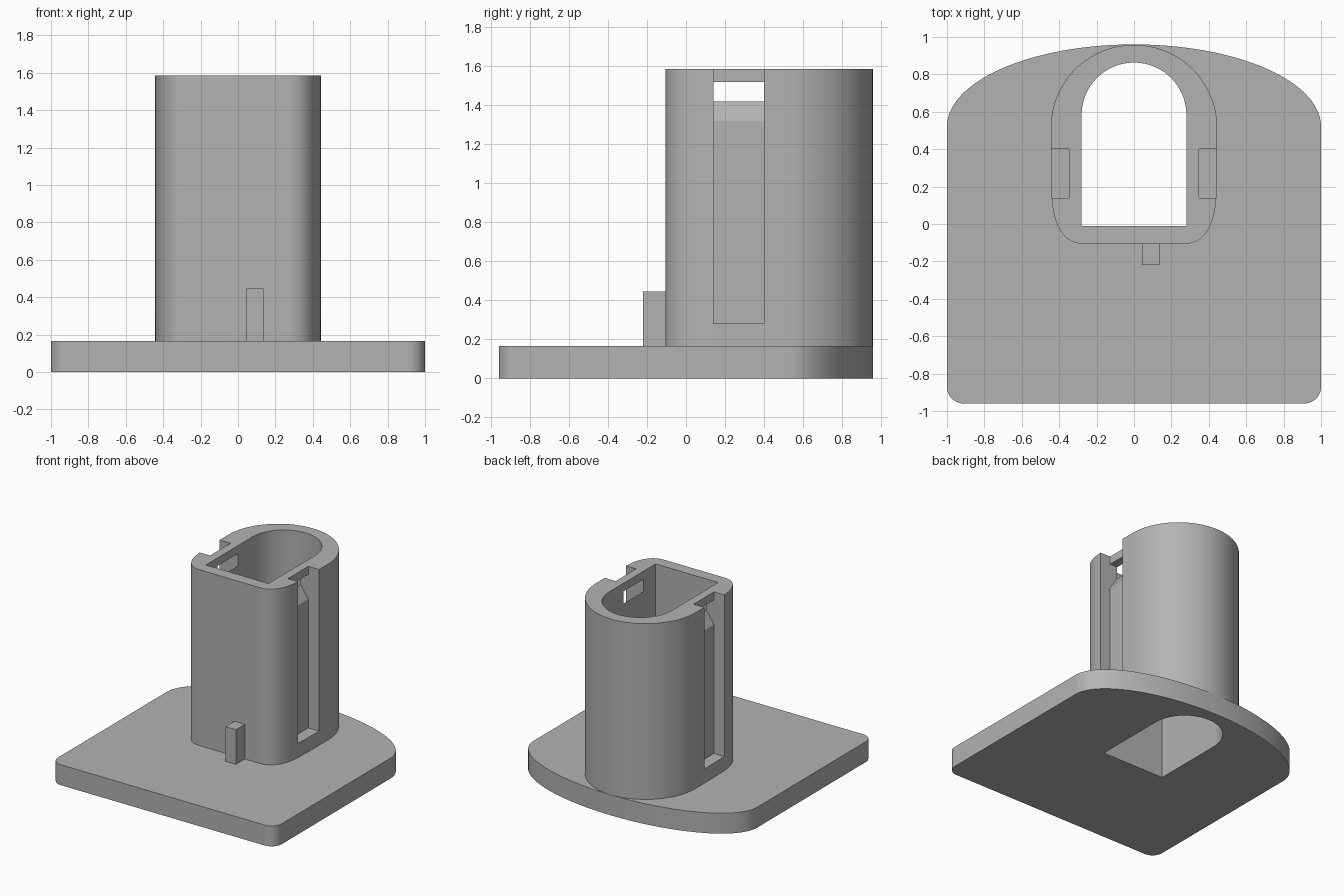
import bpy, bmesh, math
from mathutils import Vector
from mathutils.geometry import interpolate_bezier

if "Cube" in bpy.data.objects:
    bpy.data.objects.remove(bpy.data.objects["Cube"])

grey = bpy.data.materials.new("plain grey")
grey.diffuse_color = (0.45, 0.45, 0.45, 1)
grey.use_nodes = True
grey.node_tree.nodes["Principled BSDF"].inputs["Base Color"].default_value = grey.diffuse_color


def prism(name, pts, vec, material=grey):
    """Extrude a closed loop of 3D points along vec."""
    bm = bmesh.new()
    face = bm.faces.new([bm.verts.new(p) for p in pts])
    new = bmesh.ops.extrude_face_region(bm, geom=[face])["geom"]
    bmesh.ops.translate(bm, vec=vec, verts=[v for v in new if isinstance(v, bmesh.types.BMVert)])
    bmesh.ops.recalc_face_normals(bm, faces=bm.faces)
    me = bpy.data.meshes.new(name)
    bm.to_mesh(me)
    bm.free()
    me.materials.append(material)
    ob = bpy.data.objects.new(name, me)
    bpy.context.collection.objects.link(ob)
    return ob


def upright(name, outline, z0, z1):
    return prism(name, [(x, y, z0) for x, y in outline], (0, 0, z1 - z0))


def arc(cx, cy, rx, ry, a0, a1, n):
    return [(cx + rx * math.cos(math.radians(a0 + (a1 - a0) * i / n)),
             cy + ry * math.sin(math.radians(a0 + (a1 - a0) * i / n))) for i in range(n + 1)]


def curve(p0, h0, h1, p1, n):
    return [(p.x, p.y) for p in interpolate_bezier(Vector(p0), Vector(h0), Vector(h1), Vector(p1), n)]


def mirrored(half):
    """Close a right-hand outline, running front to back, with its mirror image."""
    return half + [(-x, y) for x, y in reversed(half) if abs(x) > 1e-5]


def cut(ob, cutters):
    for c in cutters:
        mod = ob.modifiers.new("cut", "BOOLEAN")
        mod.operation, mod.solver, mod.object = "DIFFERENCE", "EXACT", c
        bpy.context.view_layer.objects.active = ob
        bpy.ops.object.modifier_apply(modifier=mod.name)


def smooth(ob):
    bpy.ops.object.select_all(action="DESELECT")
    ob.select_set(True)
    bpy.context.view_layer.objects.active = ob
    bpy.ops.object.shade_smooth_by_angle(angle=math.radians(30))


BASE_TOP, TOP = 0.165, 1.585

# base plate: rounded front corners, elliptical back
base = upright("base_plate", mirrored(
    arc(0.91, -0.87, 0.09, 0.09, -90, 0, 10) + arc(0, 0.52, 1, 0.44, 0, 90, 40)), 0, BASE_TOP)

# tower: soft front corners, half-round back
tower = upright("tower", mirrored(
    curve((0.27, -0.106), (0.37, -0.106), (0.43, -0.02), (0.44, 0.14), 14)
    + curve((0.44, 0.14), (0.444, 0.25), (0.445, 0.35), (0.445, 0.5), 8)[1:]
    + arc(0, 0.513, 0.445, 0.445, 0, 90, 28)), BASE_TOP, TOP)

# arched shaft through tower and base
shaft = upright("shaft_cutter", mirrored([(0.28, -0.011)] + arc(0, 0.583, 0.28, 0.28, 0, 90, 24)),
                -0.1, 1.8)

# side slots: flat floor, sloped ledge and a window under a thin bar
slot = [(0.6, 0.28), (0.348, 0.28), (0.348, 1.32), (0.28, 1.42), (0.2, 1.42),
        (0.2, 1.52), (0.348, 1.52), (0.348, 1.8), (0.6, 1.8)]
slots = [prism("slot_cutter", [(s * x, 0.14, z) for x, z in slot], (0, 0.26, 0)) for s in (1, -1)]

cut(base, [shaft])
cut(tower, [shaft] + slots)
for c in [shaft] + slots:
    bpy.data.objects.remove(c)

# small post against the front of the tower
upright("front_post", [(0.042, -0.22), (0.135, -0.22), (0.135, -0.105), (0.042, -0.105)],
        BASE_TOP, 0.445)

smooth(base)
smooth(tower)
